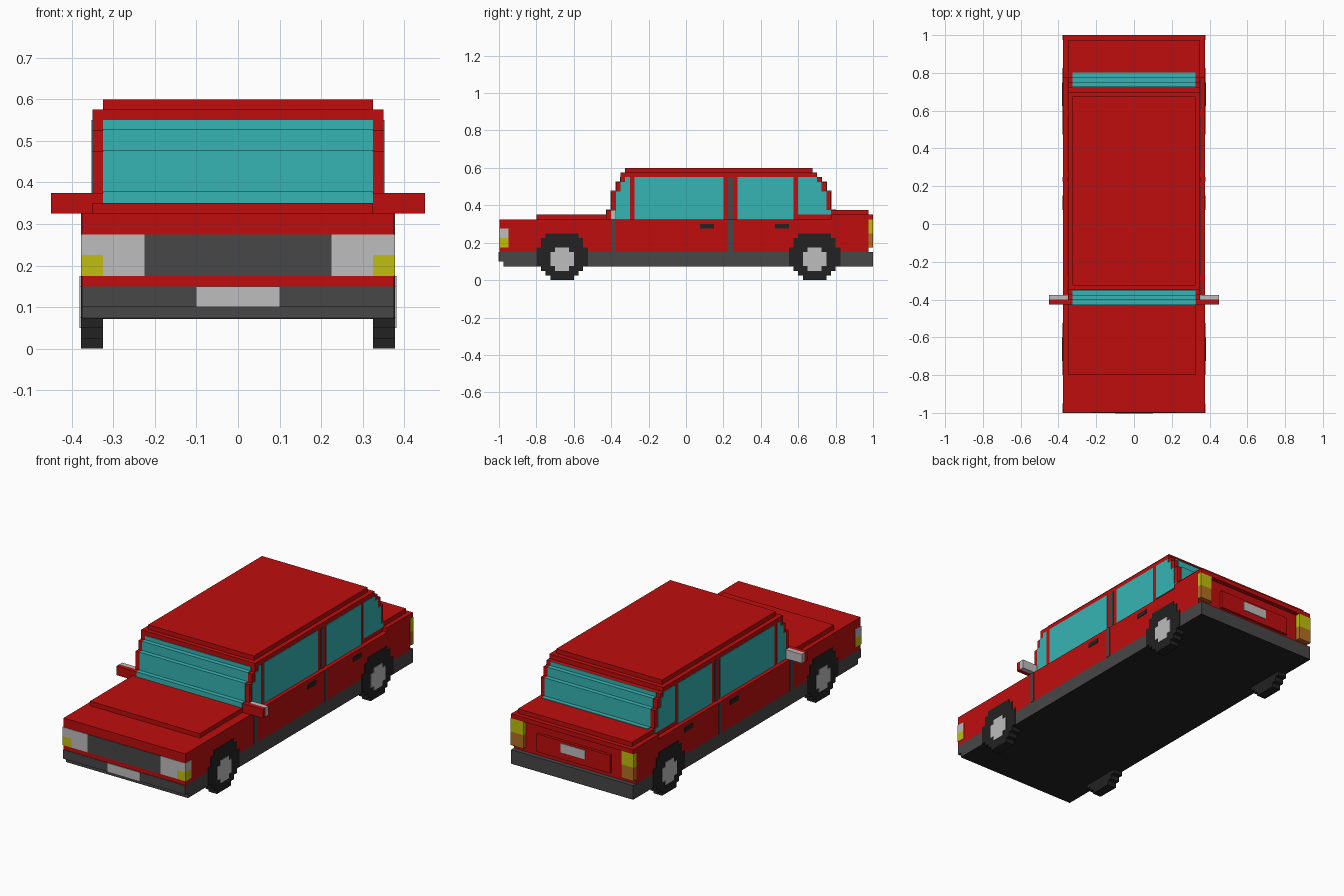
import bpy
import bmesh
from mathutils import Matrix, Vector

cube = bpy.data.objects.get("Cube")
if cube:
    bpy.data.objects.remove(cube, do_unlink=True)

UNIT = 0.025   # one building block
SKIN = 0.12    # how far thin plates stand proud, in blocks


def material(name, r, g, b):
    m = bpy.data.materials.new(name)
    m.use_nodes = True
    m.diffuse_color = (r, g, b, 1)
    m.node_tree.nodes["Principled BSDF"].inputs["Base Color"].default_value = (r, g, b, 1)
    return m


red = material("red paint", .52, .004, .004)
glass = material("teal glass", .037, .456, .456)
grey = material("dark grey trim", .063, .063, .063)
black = material("black rubber", .016, .016, .016)
silver = material("light grey", .51, .51, .51)
yellow = material("yellow lamp", .52, .52, .005)
orange = material("orange lamp", .45, .16, .015)


def part(name, mat, boxes, mirror=False):
    """One object from boxes (x0, x1, y0, y1, z0, z1), measured in blocks."""
    bm = bmesh.new()
    for x0, x1, y0, y1, z0, z1 in boxes:
        for a, b in ([(x0, x1), (-x1, -x0)] if mirror else [(x0, x1)]):
            low, high = Vector((a, y0, z0)), Vector((b, y1, z1))
            place = Matrix.Translation((low + high) / 2 * UNIT)
            size = Matrix.Diagonal((high - low) * UNIT).to_4x4()
            bmesh.ops.create_cube(bm, size=1, matrix=place @ size)
    mesh = bpy.data.meshes.new(name)
    bm.to_mesh(mesh)
    bm.free()
    mesh.materials.append(mat)
    obj = bpy.data.objects.new(name, mesh)
    bpy.context.collection.objects.link(obj)
    return obj


# Lower body, bumpers and floor
part("floor", black, [(-15, 15, -39, 40, 3 - SKIN, 3)])
part("sill_and_bumpers", grey, [(-15, 15, -39, 40, 3, 6), (-15, 15, -40, -39, 4, 6)])
part("lower_body", red, [(-15, 15, -40 + SKIN, 39, 6, 13)])
part("hood", red, [(-14, 13, -32, -16, 13, 14)])
part("rear_deck", red, [(-15, 15, 31, 40, 13, 14)])
part("trunk_lid", red, [(-14, 14, 31, 39, 14, 15)])

# Cabin: stepped layers of bottom, top, front and rear
layers = [(13, 15, -17, 32), (15, 19, -16, 31), (19, 21, -15, 30), (21, 22, -14, 29)]
part("cabin", red, [(-14, 14, f, r, b, t) for b, t, f, r in layers]
     + [(-14, 14, -14, 28, 22, 23)])
part("roof", red, [(-13, 13, -13, 27, 23, 24)])

# Windscreens wrap the steps, side windows are thin plates on each layer
screens, windows = [], []
for bottom, top, front, rear in layers:
    lift = 0 if top == 22 else SKIN
    low = max(bottom, 14)
    screens.append((-13, 13, front - SKIN, front + 2, low, top + lift))
    screens.append((-13, 13, rear - 2, rear + SKIN, low, top + lift))
    for y0, y1 in [(front + 1, -12), (-11, 8), (11, 23)]:
        windows.append((14, 14 + SKIN, y0, y1, bottom, top))
    windows.append((14, 14 + SKIN, 24, rear - 1, low, top))
part("windscreens", glass, screens)
part("side_windows", glass, windows, mirror=True)

# Door seams, pillars and handles
part("door_seams", grey, [(15, 15 + SKIN, -16, -15, 6, 13),
                          (15, 15 + SKIN, 9, 10, 6, 13),
                          (14, 14 + SKIN, 9, 10, 13, 22)], mirror=True)
part("door_handles", black, [(15, 15 + SKIN, y, y + 3, 11, 12) for y in (3, 19)], mirror=True)

# Wing mirrors
part("mirror_shells", red, [(14, 18, -17, -16, 13, 15)], mirror=True)
part("mirror_glass", silver, [(14, 18, -16, -15, 13, 15)], mirror=True)

# Front lamps, grille and number plate
part("grille", grey, [(-9, 9, -40, -39, 7, 11)])
part("headlamps", silver, [(9, 13, -40, -38, 7, 9),
                           (9, 15 + SKIN, -40, -38, 9, 11)], mirror=True)
part("front_indicators", yellow, [(13, 15 + SKIN, -40, -38, 7, 9)], mirror=True)
part("front_plate", silver, [(-4, 4, -40 - SKIN, -40, 4, 6)])

# Tail lamps, rear panel and number plate
part("tail_lamps_upper", yellow, [(12, 15 + SKIN, 39, 40, 10, 13)], mirror=True)
part("tail_lamps_lower", orange, [(12, 15 + SKIN, 39, 40, 7, 10)], mirror=True)
part("rear_panel", red, [(-9, 9, 39, 39.6, 7, 11)])
part("rear_plate", silver, [(-3, 3, 39.6, 39.6 + SKIN, 8.5, 10.5)])

# Wheels: stacked rows of blocks, listed from the ground up by width
tyre_rows = [5, 7, 9, 11, 11, 11, 11, 9, 9, 7]
rim_rows = [3, 5, 5, 5, 3]
for name, y in [("front", -26.5), ("rear", 27.5)]:
    part(name + "_tyres", black, [(13, 15 + SKIN, y - w / 2, y + w / 2, z, z + 1)
                                  for z, w in enumerate(tyre_rows)], mirror=True)
    part(name + "_rims", silver, [(15, 15 + 2 * SKIN, y - w / 2, y + w / 2, z, z + 1)
                                  for z, w in enumerate(rim_rows, 2)], mirror=True)
